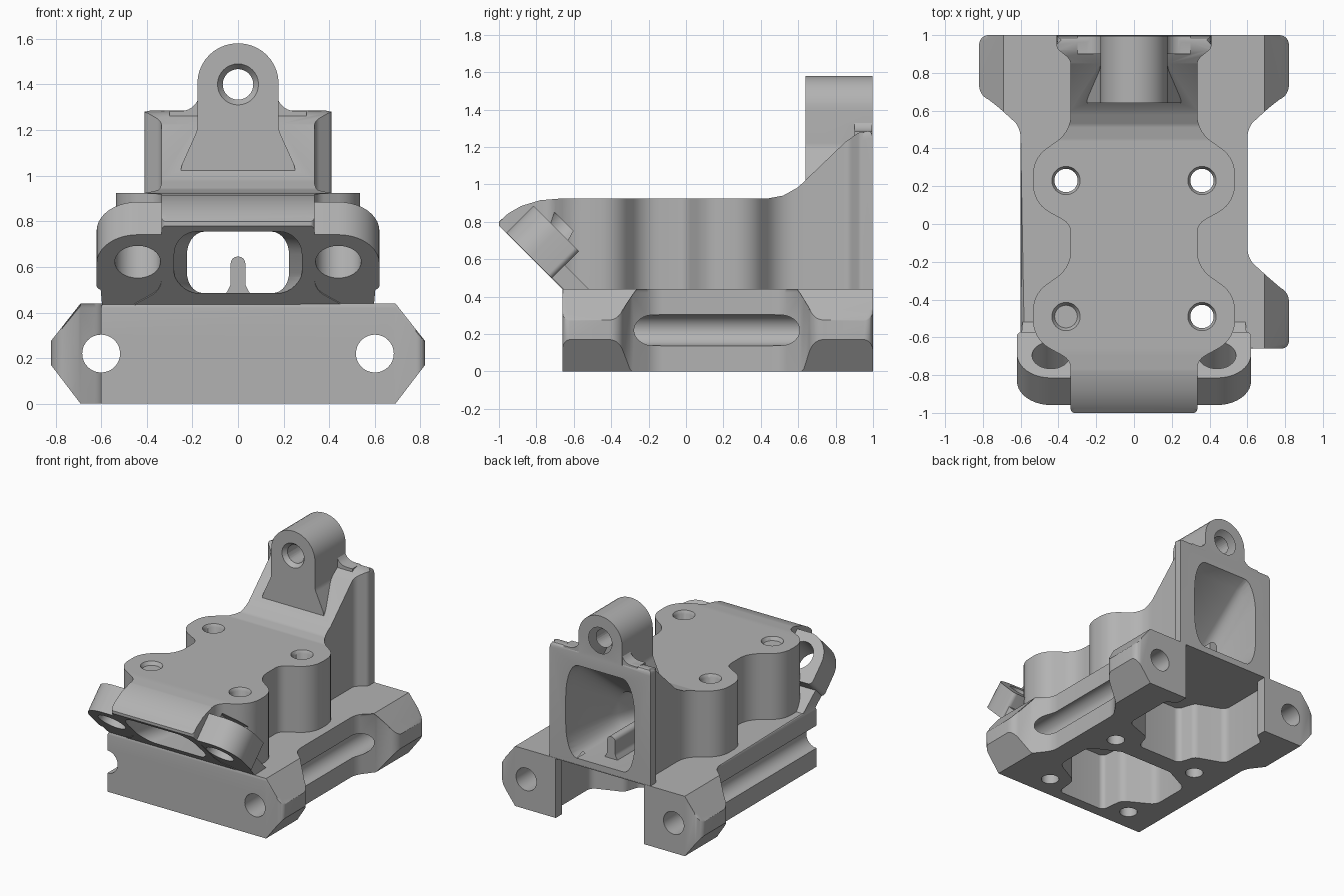
import bpy, bmesh, math
from mathutils import Matrix, Vector

cube = bpy.data.objects.get("Cube")
if cube:
    bpy.data.objects.remove(cube, do_unlink=True)

grey = bpy.data.materials.new("satin_grey")
grey.use_nodes = True
grey.diffuse_color = (0.45, 0.45, 0.45, 1)
grey.node_tree.nodes["Principled BSDF"].inputs["Base Color"].default_value = (0.45, 0.45, 0.45, 1)

# Working frames: plan (z up), upright (profile in x-z), slanted (nose face)
PLAN = Matrix.Identity(4)
UPRIGHT = Matrix(((1, 0, 0, 0), (0, 0, -1, 0), (0, 1, 0, 0), (0, 0, 0, 1)))
h = math.sqrt(0.5)
SLANT = Matrix(((1, 0, 0, 0), (0, -h, -h, -0.66), (0, h, -h, 0.44), (0, 0, 0, 1)))


def rounded(corners, steps=7):
    """Polygon from (x, y, radius) corners, radius 0 stays sharp."""
    out = []
    n = len(corners)
    for i, (x, y, r) in enumerate(corners):
        p = Vector((x, y))
        if r == 0:
            out.append(p)
            continue
        a = (Vector(corners[i - 1][:2]) - p).normalized()
        b = (Vector(corners[(i + 1) % n][:2]) - p).normalized()
        half = a.angle(b) / 2
        centre = p + (a + b).normalized() * (r / math.sin(half))
        start = p + a * (r / math.tan(half)) - centre
        end = p + b * (r / math.tan(half)) - centre
        sweep = math.atan2(start.x * end.y - start.y * end.x, start.dot(end))
        for k in range(steps + 1):
            out.append(centre + Matrix.Rotation(sweep * k / steps, 2) @ start)
    return out


def mirrored(right):
    """Close a right-hand outline, listed upwards, with its mirror image."""
    return right + [(-x, y, r) for x, y, r in reversed(right)]


def circle(cx, cy, r, n=32):
    return [Vector((cx + r * math.cos(math.tau * i / n), cy + r * math.sin(math.tau * i / n)))
            for i in range(n)]


def lerp(points, t):
    if t <= points[0][0]:
        return points[0][1]
    for (a, va), (b, vb) in zip(points, points[1:]):
        if t <= b:
            return va + (vb - va) * (t - a) / (b - a)
    return points[-1][1]


def prism(name, outline, z0, z1, frame=PLAN, bevel=0, bevel_low=False, taper=1,
          axis=None, cuts=(), warp=None):
    """Extruded outline with one optional rounded rim, sliced and warped."""
    bm = bmesh.new()
    mid = sum(outline, Vector((0, 0))) / len(outline)
    low = [bm.verts.new((p.x, p.y, z0)) for p in outline]
    top = [bm.verts.new((*(mid + (p - mid) * taper), z1)) for p in outline]
    bm.faces.new(low[::-1])
    bm.faces.new(top)
    n = len(outline)
    for i in range(n):
        j = (i + 1) % n
        bm.faces.new((low[i], low[j], top[j], top[i]))
    if bevel:
        z = z0 if bevel_low else z1
        rim = [e for e in bm.edges if all(abs(v.co.z - z) < 1e-6 for v in e.verts)]
        bmesh.ops.bevel(bm, geom=rim, offset=bevel, segments=3, profile=0.5,
                        affect='EDGES', clamp_overlap=False)
    bm.transform(frame)
    for c in cuts:
        bmesh.ops.bisect_plane(bm, geom=bm.verts[:] + bm.edges[:] + bm.faces[:],
                               dist=1e-5, plane_co=Vector(axis) * c, plane_no=axis)
    if warp:
        for v in bm.verts:
            v.co = warp(v.co.copy())
    bmesh.ops.recalc_face_normals(bm, faces=bm.faces[:])
    mesh = bpy.data.meshes.new(name)
    bm.to_mesh(mesh)
    bm.free()
    mesh.materials.append(grey)
    ob = bpy.data.objects.new(name, mesh)
    bpy.context.collection.objects.link(ob)
    return ob


def combine(body, tool, operation):
    m = body.modifiers.new("combine", 'BOOLEAN')
    m.operation, m.solver, m.object = operation, 'EXACT', tool
    bpy.context.view_layer.objects.active = body
    bpy.ops.object.modifier_apply(modifier=m.name)
    bpy.data.objects.remove(tool, do_unlink=True)


# Base with three side lugs; lugs taper towards their tips
def base_warp(co):
    t = max(0, abs(co.x) - 0.69) / 0.13
    lo, hi = 0.17 * t, 0.44 - 0.165 * t
    co.z = lo + (hi - lo) * co.z / 0.44
    return co


rear_lug = [(0.6, 0.5, 0.14), (0.7, 0.63, 0), (0.82, 0.68, 0.08), (0.82, 1, 0.05)]
base_plan = ([(-0.6, -0.66, 0), (0.82, -0.66, 0.04), (0.82, -0.36, 0.08), (0.7, -0.3, 0),
              (0.6, -0.17, 0.14)] + mirrored(rear_lug))
housing = prism("gearbox_housing", rounded(base_plan), 0, 0.44, bevel=0.02,
                axis=(1, 0, 0), cuts=(-0.69, 0.69), warp=base_warp)

# Upper deck: scalloped around the screw bosses, sloping up to the rear tower
ROOF = [(-1, 0.8), (-0.95, 0.845), (-0.88, 0.885), (-0.78, 0.915), (-0.66, 0.925),
        (0.44, 0.925), (0.52, 0.94), (0.6, 0.985), (0.85, 1.225), (0.92, 1.275), (1, 1.29)]
BOSS_Y = (-0.49, 0.23)


def deck_warp(co):
    lo, hi = max(0.4, -0.22 - co.y), lerp(ROOF, co.y)
    co.z = lo + (hi - lo) * (co.z - 0.4) / 0.525
    return co


deck = [(0.335, -1, 0.02)]
for by in BOSS_Y:
    deck += [(0.335, by - 0.23, 0.08), (0.535, by - 0.12, 0.17),
             (0.535, by + 0.12, 0.17), (0.335, by + 0.26, 0.17)]
deck += [(0.335, 0.87, 0.06), (0.41, 0.93, 0.04), (0.41, 0.998, 0)]
combine(housing, prism("deck", rounded(mirrored(deck)), 0.4, 0.925, bevel=0.025,
                       axis=(0, 1, 0), cuts=[y for y, z in ROOF[1:-1]] + [-0.62],
                       warp=deck_warp), 'UNION')

# Top mounting lug and the fillets at its foot
lug = [(0.25, 0.85, 0), (0.25, 1.04, 0.1), (0.178, 1.2, 0.1), (0.178, 1.58, 0.176)]
combine(housing, prism("top_lug", rounded(mirrored(lug), 10), -0.996, -0.64, UPRIGHT,
                       bevel=0.035), 'UNION')
foot = [(0.3, 1.1, 0), (0.3, 1.283, 0), (0.17, 1.283, 0.08), (0.17, 1.42, 0)]
combine(housing, prism("lug_foot", rounded(mirrored(foot)), -0.994, -0.9, UPRIGHT), 'UNION')

# Slanted front wings with a thinner web below
wing = [(0.62, 0.08, 0.03), (0.62, 0.424, 0.18)]
web = [(0.59, -0.1, 0), (0.61, 0.2, 0)]
combine(housing, prism("wings", rounded(mirrored(wing), 10), -0.205, -0.002, SLANT,
                       bevel=0.03, bevel_low=True), 'UNION')
combine(housing, prism("wing_web", rounded(mirrored(web)), -0.1, -0.003, SLANT), 'UNION')

# Tunnel from the nose window to the tall rear window
CEILING = [(-1, 0.755), (0.42, 0.755), (0.9, 1.13), (1, 1.17)]
WIDTH = [(-0.78, 1), (-0.55, 0.8), (0.3, 0.8), (0.5, 1)]


def tunnel_warp(co):
    co.x *= lerp(WIDTH, co.y)
    co.z = 0.485 + (co.z - 0.485) * (lerp(CEILING, co.y) - 0.485) / 0.27
    return co


mouth = [(0.28, 0.485, 0.09), (0.28, 0.755, 0.1)]
combine(housing, prism("tunnel", rounded(mirrored(mouth)), -1.1, 1.1, UPRIGHT,
                       axis=(0, 1, 0), cuts=[-0.78, -0.55, 0.3, 0.42, 0.5, 0.9, 1],
                       warp=tunnel_warp), 'DIFFERENCE')

# Two pockets in the underside, the rear one open at the back
front_pocket = [(0.2, -0.58, 0.04), (0.22, -0.4, 0.08), (0.44, -0.28, 0.08),
                (0.44, 0.02, 0.08), (0.22, 0.13, 0.06)]
rear_pocket = [(0.18, 0.27, 0.05), (0.22, 0.4, 0.06), (0.44, 0.48, 0.06),
               (0.44, 0.86, 0.04), (0.36, 0.92, 0.03), (0.36, 1.1, 0)]
for pocket in (front_pocket, rear_pocket):
    combine(housing, prism("pocket", rounded(mirrored(pocket)), -0.1, 0.435), 'DIFFERENCE')

# Drilled holes: screw holes, side lug bores, wing holes, top lug bore
for sx in (-1, 1):
    for by in BOSS_Y:
        combine(housing, prism("screw", circle(sx * 0.36, by, 0.062), -0.1, 1.1), 'DIFFERENCE')
        combine(housing, prism("sink", circle(sx * 0.36, by, 0.06), 0.9, 0.95, taper=1.5),
                'DIFFERENCE')
    combine(housing, prism("bore", circle(sx * 0.6, 0.22, 0.083), -1.1, 1.1, UPRIGHT),
            'DIFFERENCE')
    combine(housing, prism("wing_hole", circle(sx * 0.44, 0.255, 0.1), -0.26, 0.1, SLANT),
            'DIFFERENCE')
combine(housing, prism("pin_bore", circle(0, 1.4, 0.067), -1.1, -0.5, UPRIGHT), 'DIFFERENCE')
combine(housing, prism("pin_sink", circle(0, 1.4, 0.06), -0.68, -0.6, UPRIGHT, taper=2),
        'DIFFERENCE')
combine(housing, prism("pin_sink", circle(0, 1.4, 0.13), -1.05, -0.95, UPRIGHT, taper=0.5),
        'DIFFERENCE')

# Rib on the tunnel floor
rib = [(0.06, 0.47, 0), (0.032, 0.52, 0.05), (0.032, 0.645, 0.03)]
floor_rib = prism("floor_rib", rounded(mirrored(rib)), -0.87, 0, UPRIGHT)

for ob in (housing, floor_rib):
    bpy.ops.object.select_all(action='DESELECT')
    ob.select_set(True)
    bpy.context.view_layer.objects.active = ob
    bpy.ops.object.shade_smooth_by_angle(angle=math.radians(32))
